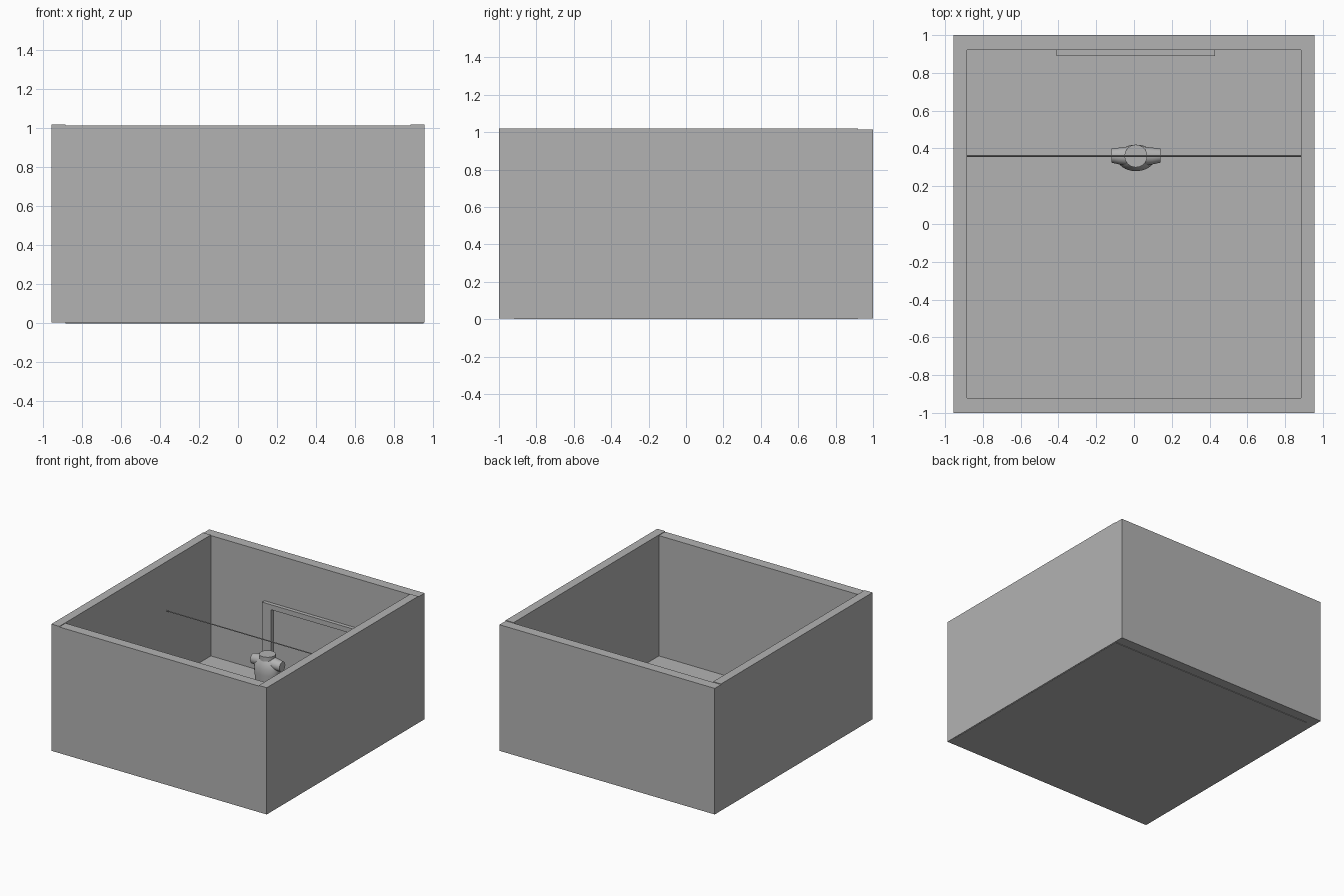
import bpy
import bmesh
import math
from mathutils import Vector

cube = bpy.data.objects.get("Cube")
if cube:
    bpy.data.objects.remove(cube, do_unlink=True)

grey = bpy.data.materials.new("plain_grey")
grey.use_nodes = True
colour = (0.45, 0.45, 0.45, 1)
grey.diffuse_color = colour
grey.node_tree.nodes["Principled BSDF"].inputs["Base Color"].default_value = colour


def add_object(name, bm, smooth=False):
    bmesh.ops.recalc_face_normals(bm, faces=bm.faces)
    mesh = bpy.data.meshes.new(name)
    bm.to_mesh(mesh)
    bm.free()
    mesh.materials.append(grey)
    obj = bpy.data.objects.new(name, mesh)
    bpy.context.collection.objects.link(obj)
    if smooth:
        bpy.ops.object.select_all(action="DESELECT")
        obj.select_set(True)
        bpy.context.view_layer.objects.active = obj
        bpy.ops.object.shade_smooth_by_angle(angle=math.radians(40))
    return obj


def box(name, low, high):
    low, high = Vector(low), Vector(high)
    bm = bmesh.new()
    bmesh.ops.create_cube(bm, size=1)
    bmesh.ops.scale(bm, vec=high - low, verts=bm.verts)
    bmesh.ops.translate(bm, vec=(low + high) / 2, verts=bm.verts)
    return add_object(name, bm)


def loft(name, rings, axis="z", sides=32):
    """Skin ellipses given as (centre, radius_a, radius_b)."""
    bm = bmesh.new()
    loops = []
    for centre, ra, rb in rings:
        loop = []
        for i in range(sides):
            t = math.tau * i / sides
            a, b = ra * math.cos(t), rb * math.sin(t)
            offset = (a, b, 0) if axis == "z" else (0, a, b)
            loop.append(bm.verts.new(Vector(centre) + Vector(offset)))
        loops.append(loop)
    for lower, upper in zip(loops, loops[1:]):
        for i in range(sides):
            j = (i + 1) % sides
            bm.faces.new((lower[i], lower[j], upper[j], upper[i]))
    bm.faces.new(loops[0])
    bm.faces.new(loops[-1])
    return add_object(name, bm, smooth=True)


# Room shell
OUT_X, IN_X, IN_Y, FLOOR = 0.955, 0.885, 0.92, 0.05
LIFT, TOP, LOW_TOP = 0.004, 1.02, 1.015
box("floor", (-IN_X, -IN_Y, 0), (0.95, IN_Y, FLOOR))
box("left_wall", (IN_X, -1, LIFT), (OUT_X, IN_Y, TOP))
box("right_wall", (-OUT_X, -1, LIFT), (-IN_X, IN_Y, TOP))
box("front_wall", (-IN_X, -1, LIFT), (IN_X, -IN_Y, LOW_TOP))
box("back_wall", (-OUT_X, IN_Y, LIFT), (OUT_X, 1, LOW_TOP))

# Door frame standing against the back wall
box("frame_right_post", (-0.41, 0.89, FLOOR), (-0.33, IN_Y, 0.62))
box("frame_left_post", (0.35, 0.89, FLOOR), (0.43, IN_Y, 0.62))
box("frame_lintel", (-0.33, 0.89, 0.58), (0.35, IN_Y, 0.62))

# Thin rail across the room
loft("rail", [((x, 0.36, 0.626), 0.004, 0.004) for x in (-IN_X, IN_X)], "x", 12)

# Standing torso with a short neck and arm stubs
MID = 0.01
profile = [(FLOOR, 0.09, 0.06, 0.36), (0.2, 0.085, 0.06, 0.355),
           (0.3, 0.09, 0.065, 0.35), (0.38, 0.1, 0.07, 0.35),
           (0.43, 0.1, 0.07, 0.35), (0.47, 0.08, 0.062, 0.355),
           (0.49, 0.06, 0.056, 0.36)]
loft("torso", [((MID, cy, z), rx, ry) for z, rx, ry, cy in profile])
loft("neck", [((MID, 0.36, z), 0.06, 0.06) for z in (0.46, 0.52)])
for side, name in ((-1, "right_arm"), (1, "left_arm")):
    loft(name, [((MID + side * 0.04, 0.36, 0.46), 0.05, 0.045),
                ((MID + side * 0.09, 0.36, 0.455), 0.044, 0.042),
                ((MID + side * 0.13, 0.362, 0.45), 0.037, 0.04)], "x")
